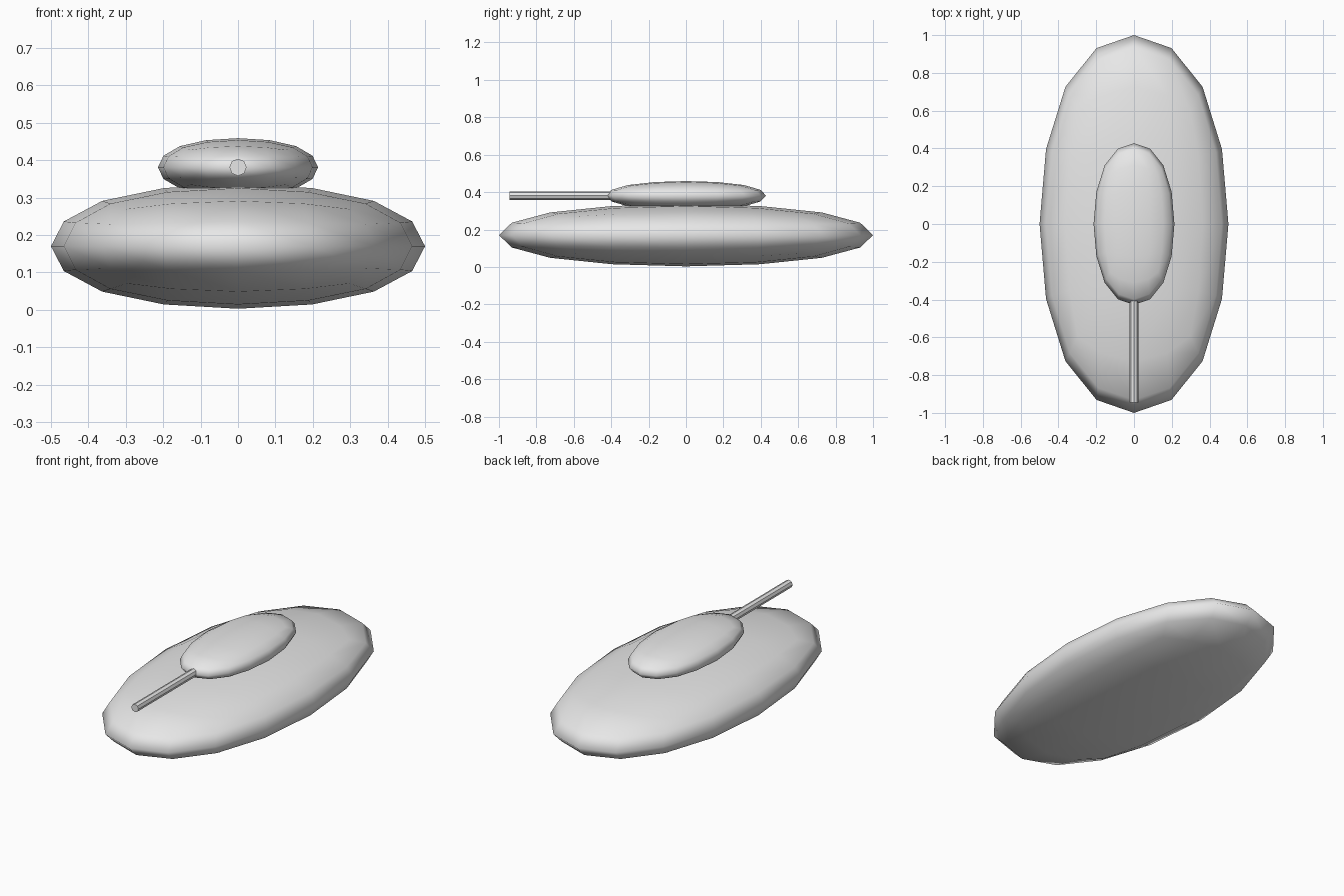
import bpy
import math

if "Cube" in bpy.data.objects:
    bpy.data.objects.remove(bpy.data.objects["Cube"])

grey = bpy.data.materials.new("plain_grey")
grey.diffuse_color = (0.8, 0.8, 0.8, 1)
grey.use_nodes = True
grey.node_tree.nodes["Principled BSDF"].inputs["Base Color"].default_value = grey.diffuse_color


def rounded_cube(name, centre, size):
    """Cube subdivided into a smooth pebble, fitted to the given size."""
    bpy.ops.mesh.primitive_cube_add(size=2, location=centre)
    ob = bpy.context.object
    ob.name = name
    sub = ob.modifiers.new("round", 'SUBSURF')
    sub.levels = sub.render_levels = 2
    bpy.ops.object.modifier_apply(modifier=sub.name)
    extent = max(v.co.x for v in ob.data.vertices)
    for v in ob.data.vertices:
        for i in range(3):
            v.co[i] *= size[i] / (2 * extent)
    bpy.ops.object.shade_smooth()
    ob.data.materials.append(grey)
    return ob


# Flattened hull and the smaller turret sunk into its top
rounded_cube("hull", (0, 0, 0.17), (1.0, 2.0, 0.334))
rounded_cube("turret", (0, 0, 0.381), (0.428, 0.856, 0.156))

# Long gun barrel pointing forward from the turret
front, back = -0.945, -0.36
bpy.ops.mesh.primitive_cylinder_add(
    vertices=8, radius=0.023, depth=back - front,
    location=(0, (front + back) / 2, 0.381), rotation=(math.pi / 2, 0, 0))
barrel = bpy.context.object
barrel.name = "barrel"
barrel.data.materials.append(grey)
bpy.ops.object.shade_smooth_by_angle(angle=math.radians(30))
